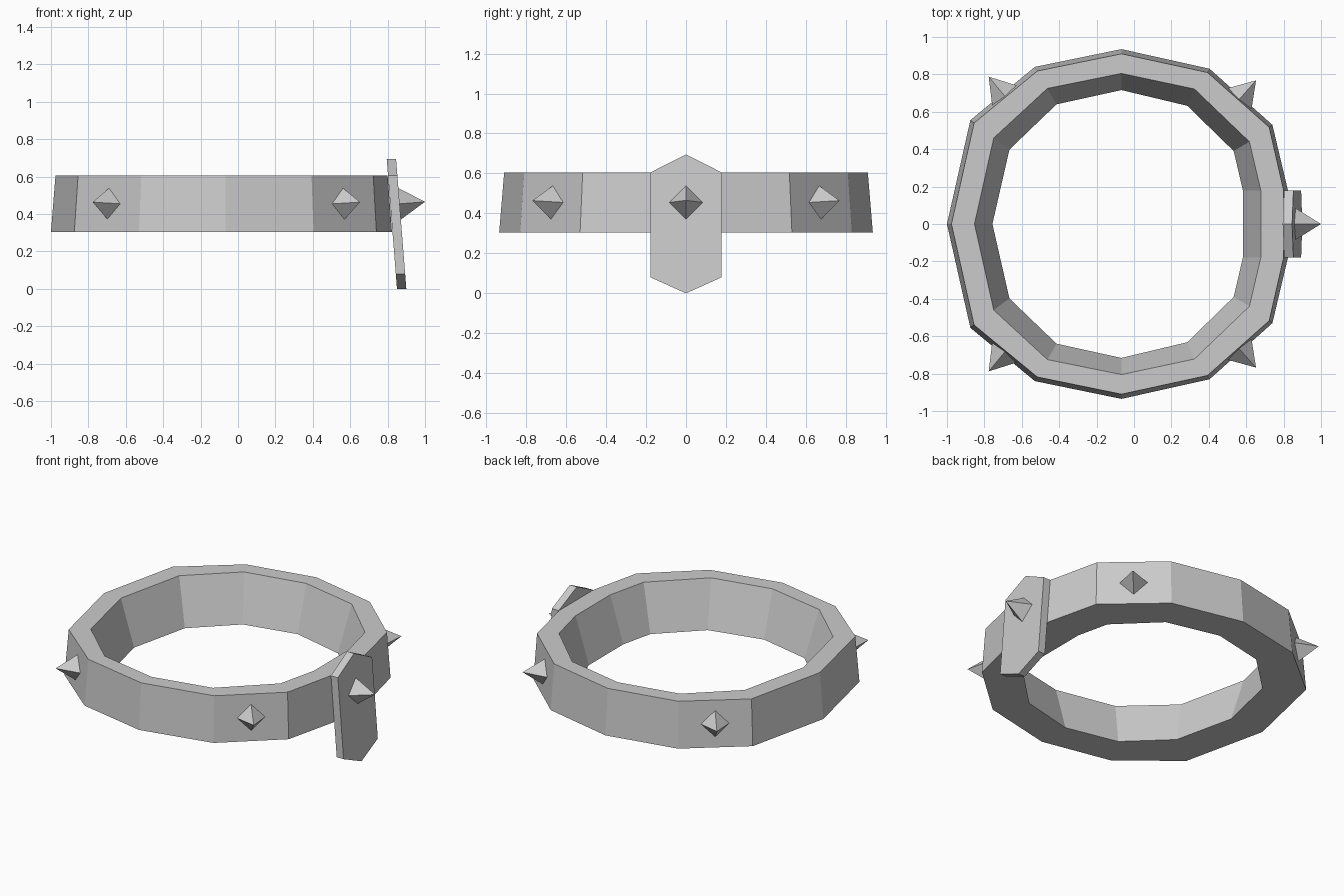
import bpy
from mathutils import Vector

cube = bpy.data.objects.get("Cube")
if cube:
    bpy.data.objects.remove(cube, do_unlink=True)

grey = bpy.data.materials.new("plain grey")
grey.use_nodes = True
COLOUR = (0.6, 0.6, 0.6, 1)
grey.diffuse_color = COLOUR
grey.node_tree.nodes["Principled BSDF"].inputs["Base Color"].default_value = COLOUR


def make(name, verts, faces):
    mesh = bpy.data.meshes.new(name)
    mesh.from_pydata(verts, [], faces)
    mesh.materials.append(grey)
    obj = bpy.data.objects.new(name, mesh)
    bpy.context.collection.objects.link(obj)
    return obj


def loop(half, z):
    """Mirror half an outline across y and close it as a loop at height z."""
    mirrored = [(x, -y) for x, y in reversed(half) if y > 0]
    return [(x, y, z) for x, y in half + mirrored]


# Band: four mirrored outlines joined into a closed ring
LOW, HIGH = 0.305, 0.605
outer_low = [(-1, 0), (-.875, .555), (-.53, .84), (-.067, .935),
             (.404, .83), (.74, .53), (.823, .18)]
outer_high = [(-.976, 0), (-.855, .54), (-.517, .818), (-.067, .91),
              (.393, .81), (.723, .517), (.8, .18)]
inner_high = [(-.853, 0), (-.75, .46), (-.463, .725), (-.067, .805),
              (.323, .722), (.617, .44), (.678, .18)]
inner_low = [(-.757, 0), (-.666, .398), (-.414, .64), (-.067, .716),
             (.285, .632), (.533, .39), (.582, .18)]
rings = [loop(outer_low, LOW), loop(outer_high, HIGH),
         loop(inner_high, HIGH), loop(inner_low, LOW)]
n = len(rings[0])
faces = []
for r in range(4):
    a, b = r * n, (r + 1) % 4 * n
    for i in range(n):
        j = (i + 1) % n
        faces.append((a + i, b + i, b + j, a + j))
make("band", sum(rings, []), faces)

# Hanging plate: leaning hexagonal slab
outline = [(0, 0), (.178, .08), (.178, .605), (0, .695), (-.178, .605), (-.178, .08)]
THICK, LEAN = 0.05, 0.079
front = [(.9 - LEAN * z, y, z) for y, z in outline]
back = [(x - THICK, y, z) for x, y, z in front]
sides = [(i, i + 6, (i + 1) % 6 + 6, (i + 1) % 6) for i in range(6)]
make("plate", front + back, [tuple(range(6)), tuple(range(11, 5, -1))] + sides)


# Spikes: four-sided pyramids standing on sloped faces
def spike(name, centre, normal, length):
    centre, normal = Vector(centre), Vector(normal).normalized()
    across = Vector((0, 0, 1)).cross(normal).normalized()
    up = normal.cross(across)
    base = [centre + d * 0.09 - normal * 0.01 for d in (across, up, -across, -up)]
    make(name, base + [centre + normal * length],
         [(0, 1, 4), (1, 2, 4), (2, 3, 4), (3, 0, 4), (3, 2, 1, 0)])


for side, word in ((-1, "front"), (1, "back")):
    spike(word + "_right_spike", (-.694, side * .688, .455), (-.64, side * .77, .07), 0.13)
    spike(word + "_left_spike", (.566, side * .671, .455), (.666, side * .746, .07), 0.13)
spike("plate_spike", (.865, 0, .455), (1, 0, LEAN), 0.135)
